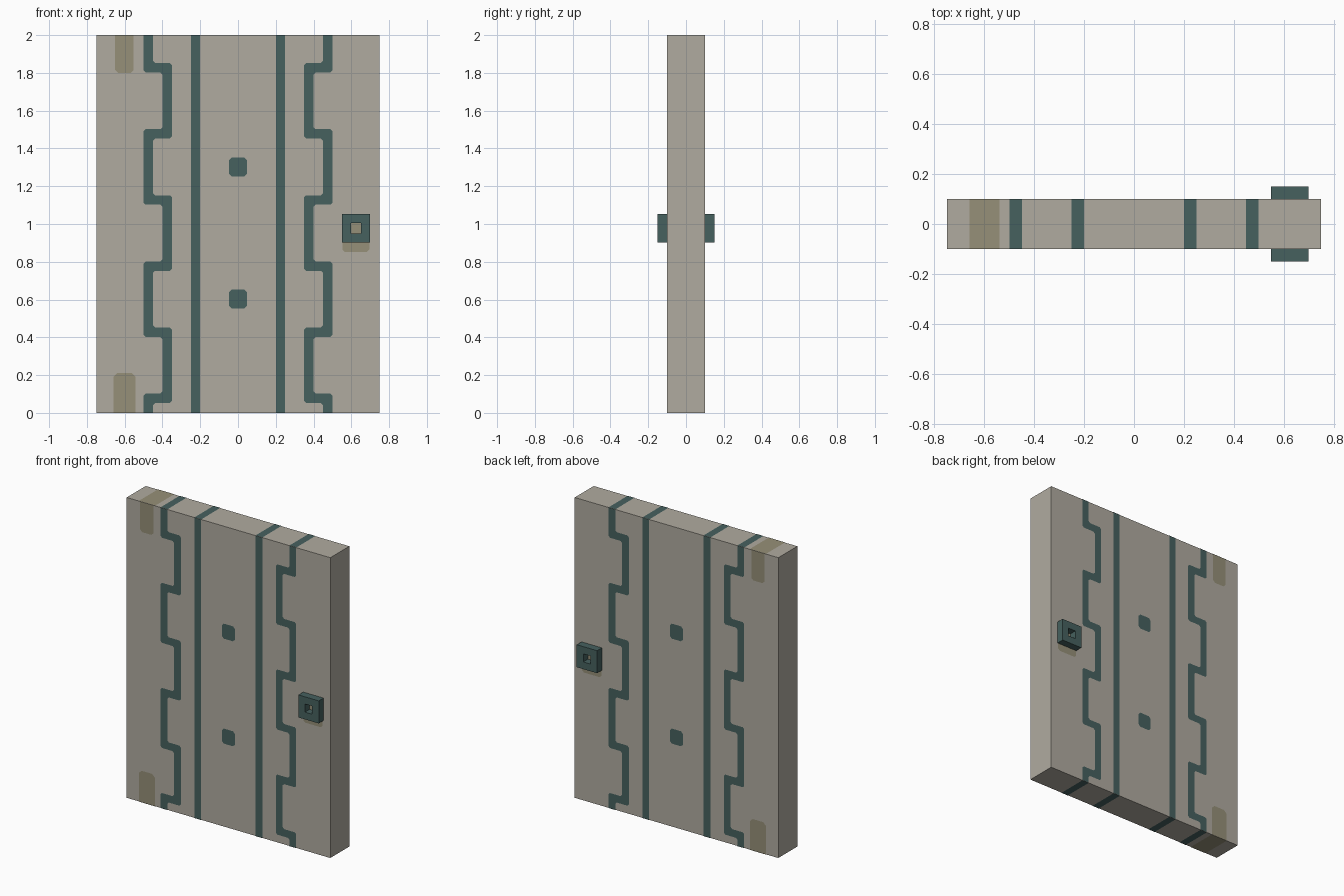
import bpy, bmesh
from mathutils import Vector

if "Cube" in bpy.data.objects:
    bpy.data.objects.remove(bpy.data.objects["Cube"])

W, D, H = 0.75, 0.1, 2.0   # half width, half depth, height
E = 0.0015                 # how far painted sheets stand off the slab


def material(name, rgb):
    m = bpy.data.materials.new(name)
    m.diffuse_color = (*rgb, 1)
    m.use_nodes = True
    m.node_tree.nodes["Principled BSDF"].inputs["Base Color"].default_value = m.diffuse_color
    return m


STONE = material("warm grey", (0.434, 0.407, 0.352))
TEAL = material("dark teal", (0.061, 0.119, 0.114))
TAN = material("worn tan", (0.305, 0.279, 0.188))


def make(name, bm, mat):
    me = bpy.data.meshes.new(name)
    bm.to_mesh(me)
    bm.free()
    me.materials.append(mat)
    ob = bpy.data.objects.new(name, me)
    bpy.context.collection.objects.link(ob)
    return ob


def box(bm, x0, x1, y0, y1, z0, z1):
    vs = bmesh.ops.create_cube(bm, size=1)["verts"]
    for v in vs:
        v.co = ((x0, x1)[v.co.x > 0], (y0, y1)[v.co.y > 0], (z0, z1)[v.co.z > 0])


def sheet(bm, outline):
    """Painted outline on the front and back faces."""
    for y, pts in ((-D - E, outline), (D + E, outline[::-1])):
        bm.faces.new([bm.verts.new((x, y, z)) for x, z in pts])


def caps(bm, x0, x1, top=True, bottom=True):
    """Painted band across the top and bottom edges of the slab."""
    a, b = (x0, -D), (x1, -D)
    c, d = (x1, D), (x0, D)
    if top:
        bm.faces.new([bm.verts.new((x, y, H + E)) for x, y in (a, b, c, d)])
    if bottom:
        bm.faces.new([bm.verts.new((x, y, -E)) for x, y in (d, c, b, a)])


def rounded(x0, x1, z0, z1, c, low=True, high=True):
    """Counter-clockwise rectangle with clipped corners."""
    lo = [(x0, z0 + c), (x0 + c, z0), (x1 - c, z0), (x1, z0 + c)] if low else [(x0, z0), (x1, z0)]
    hi = [(x1, z1 - c), (x1 - c, z1), (x0 + c, z1), (x0, z1 - c)] if high else [(x1, z1), (x0, z1)]
    return lo + hi


def stroke(path, half, c):
    """Outline of a right-angled path with clipped corners."""
    pts = [Vector(p) for p in path]
    sides = []
    for s in (-1, 1):
        side = []
        for i, p in enumerate(pts):
            din = (p - pts[i - 1]).normalized() if i else None
            dout = (pts[i + 1] - p).normalized() if i < len(pts) - 1 else None
            n = [Vector((-d.y, d.x)) * half * s for d in (din, dout) if d]
            if len(n) == 1:
                side.append(p + n[0])
            else:
                q = p + n[0] + n[1]
                side += [q - din * c, q + dout * c]
        sides.append(side)
    return [tuple(p) for p in sides[0] + sides[1][::-1]]


# Slab
bm = bmesh.new()
box(bm, -W, W, -D, D, 0, H)
make("door_slab", bm, STONE)

# Straight and stepped bands, mirrored left and right
outer, inner = 0.475, 0.375
path = [(outer, 0)]
x = outer
for i in range(6):
    z = 0.077 + i * 0.35
    nx = inner if x == outer else outer
    path += [(x, z), (nx, z)]
    x = nx
path.append((x, H))

for side, s in (("left", -1), ("right", 1)):
    bm = bmesh.new()
    sheet(bm, rounded(s * 0.225 - 0.025, s * 0.225 + 0.025, 0, H, 0, False, False))
    caps(bm, s * 0.225 - 0.025, s * 0.225 + 0.025)
    make(side + "_straight_band", bm, TEAL)

    bm = bmesh.new()
    sheet(bm, stroke([(s * px, pz) for px, pz in path], 0.025, 0.011))
    caps(bm, s * outer - 0.025, s * outer + 0.025)
    ob = make(side + "_stepped_band", bm, TEAL)

# Centre studs
for name, z in (("lower", 0.603), ("upper", 1.302)):
    bm = bmesh.new()
    sheet(bm, rounded(-0.048, 0.048, z - 0.05, z + 0.05, 0.014))
    make(name + "_stud", bm, TEAL)

# Worn hinge patches
bm = bmesh.new()
sheet(bm, rounded(-0.65, -0.552, 1.80, H, 0.015, True, False))
caps(bm, -0.66, -0.54, bottom=False)
make("upper_hinge_patch", bm, TAN)
bm = bmesh.new()
sheet(bm, rounded(-0.66, -0.542, 0, 0.21, 0.02, False, True))
caps(bm, -0.66, -0.54, top=False)
make("lower_hinge_patch", bm, TAN)

# Worn patch behind and below the handle
bm = bmesh.new()
sheet(bm, rounded(0.552, 0.695, 0.853, 1.02, 0.013, True, False))
make("handle_patch", bm, TAN)

# Square handles with a square hole, front and back
for name, s in (("front", -1), ("back", 1)):
    bm = bmesh.new()
    cx, cz = 0.625, 0.977
    loops = []
    for half, y in ((0.075, D), (0.075, D + 0.05), (0.027, D + 0.05), (0.027, D)):
        loops.append([bm.verts.new((cx + a * half, s * y, cz + b * half))
                      for a, b in ((-1, -1), (1, -1), (1, 1), (-1, 1))])
    for i in range(4):
        a, b = loops[i], loops[(i + 1) % 4]
        for j in range(4):
            k = (j + 1) % 4
            bm.faces.new((a[j], a[k], b[k], b[j]))
    bmesh.ops.recalc_face_normals(bm, faces=bm.faces)
    make(name + "_handle", bm, TEAL)

# Face painted sheets outwards
for ob in bpy.data.objects:
    if ob.name.endswith(("band", "stud", "patch")):
        bm = bmesh.new()
        bm.from_mesh(ob.data)
        for f in bm.faces:
            f.normal_update()
            out = f.calc_center_median() - Vector((f.calc_center_median().x, 0, H / 2))
            axis = Vector((0, out.y, 0)) if abs(f.normal.y) > 0.5 else Vector((0, 0, out.z))
            if f.normal.dot(axis) < 0:
                f.normal_flip()
        bm.to_mesh(ob.data)
        bm.free()
